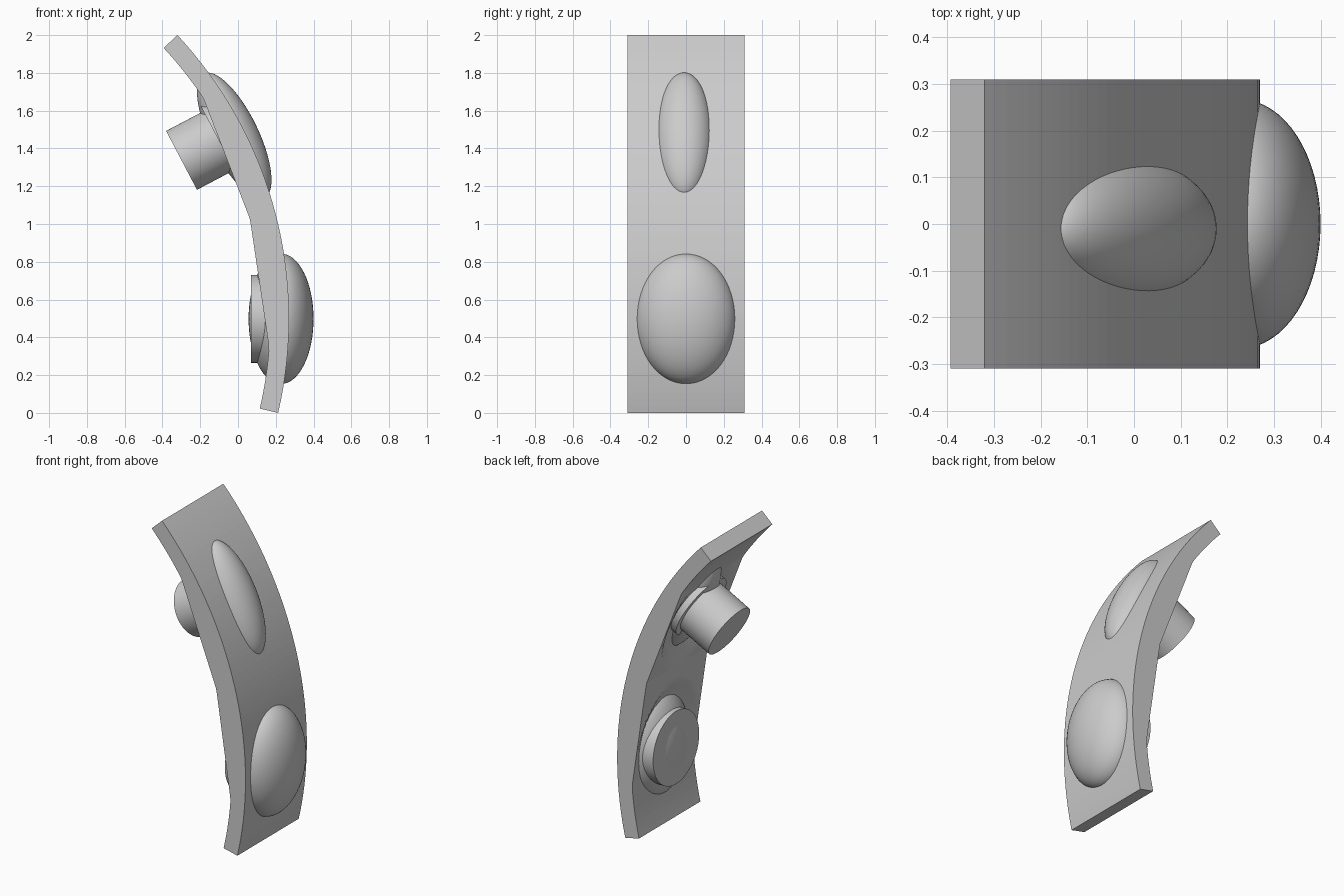
import bpy, bmesh
from math import radians, degrees, sin, cos, asin, hypot
from mathutils import Vector

if "Cube" in bpy.data.objects:
    bpy.data.objects.remove(bpy.data.objects["Cube"], do_unlink=True)

grey = bpy.data.materials.new("plain_grey")
grey.use_nodes = True
grey.diffuse_color = (0.6, 0.6, 0.6, 1)
grey.node_tree.nodes["Principled BSDF"].inputs["Base Color"].default_value = (0.6, 0.6, 0.6, 1)


def finish(obj, name, smooth=True):
    obj.name = name
    obj.data.materials.append(grey)
    if smooth:
        bpy.ops.object.shade_smooth_by_angle(angle=radians(35))


def ellipsoid(name, centre, radii, tilt=0):
    bpy.ops.mesh.primitive_uv_sphere_add(segments=64, ring_count=32, radius=1,
                                         location=centre, rotation=(0, radians(tilt), 0))
    obj = bpy.context.object
    obj.scale = radii
    finish(obj, name)


def cylinder(name, outer_end, radius, length, tilt):
    # Runs inward from the centre of its exposed end face
    axis = Vector((sin(radians(tilt)), 0, cos(radians(tilt))))
    bpy.ops.mesh.primitive_cylinder_add(vertices=64, radius=radius, depth=length,
                                        location=Vector(outer_end) + axis * length / 2,
                                        rotation=(0, radians(tilt), 0))
    finish(bpy.context.object, name)


# Curved plate: outer arc, inner arc with two flat facets along the rims
R, r, cx, cz = 2.2, 2.1, -1.93, 0.5
half_width, steps, rows = 0.31, 60, 24
low, high = asin(-cz / R), asin((2 - cz) / R)
angles = [low + (high - low) * i / steps for i in range(steps + 1)]
widths = [half_width * (2 * j / rows - 1) for j in range(rows + 1)]


def inner_radius(a, y):
    flat = min(r, *(2.049 / cos(a - radians(n)) for n in (8.45, 21.1)))
    # The facets sink back to the arc around the two mounts
    z = cz + r * sin(a)
    d = min(hypot(y / 0.22, (z - 0.5) / 0.31), hypot(y / 0.21, (z - 1.43) / 0.28))
    blend = min(1, max(0, (1.4 - d) / 0.4))
    return flat + (r - flat) * blend


bm = bmesh.new()


def point(radius, a, y):
    return bm.verts.new((cx + radius * cos(a), y, cz + radius * sin(a)))


outer = [[point(R, a, y) for y in (-half_width, half_width)] for a in angles]
inner = [[point(inner_radius(a, y), a, y) for y in widths] for a in angles]
for i in range(steps):
    o, o2, n, n2 = outer[i], outer[i + 1], inner[i], inner[i + 1]
    bm.faces.new((o[0], o[1], o2[1], o2[0]))
    for k in (0, -1):
        bm.faces.new((o[k], o2[k], n2[k], n[k]))
    for j in range(rows):
        bm.faces.new((n[j], n[j + 1], n2[j + 1], n2[j]))
for i in (0, -1):
    bm.faces.new(inner[i] + outer[i][::-1])
bmesh.ops.recalc_face_normals(bm, faces=bm.faces)
mesh = bpy.data.meshes.new("curved_plate")
bm.to_mesh(mesh)
bm.free()
plate = bpy.data.objects.new("curved_plate", mesh)
bpy.context.collection.objects.link(plate)
finish(plate, "curved_plate", smooth=False)

# Rounded pads passing through the plate
ellipsoid("lower_pad", (0.228, 0, 0.498), (0.172, 0.267, 0.345))
ellipsoid("upper_pad", (-0.02, -0.01, 1.468), (0.128, 0.15, 0.366), -26)

# Round mounts on the inner side
cylinder("lower_disc", (0.07, 0, 0.498), 0.233, 0.12, 90)
cylinder("upper_peg", (-0.299, -0.01, 1.337), 0.176, 0.26, 62.3)
cylinder("upper_collar", (-0.101, -0.01, 1.441), 0.213, 0.04, 62.3)
